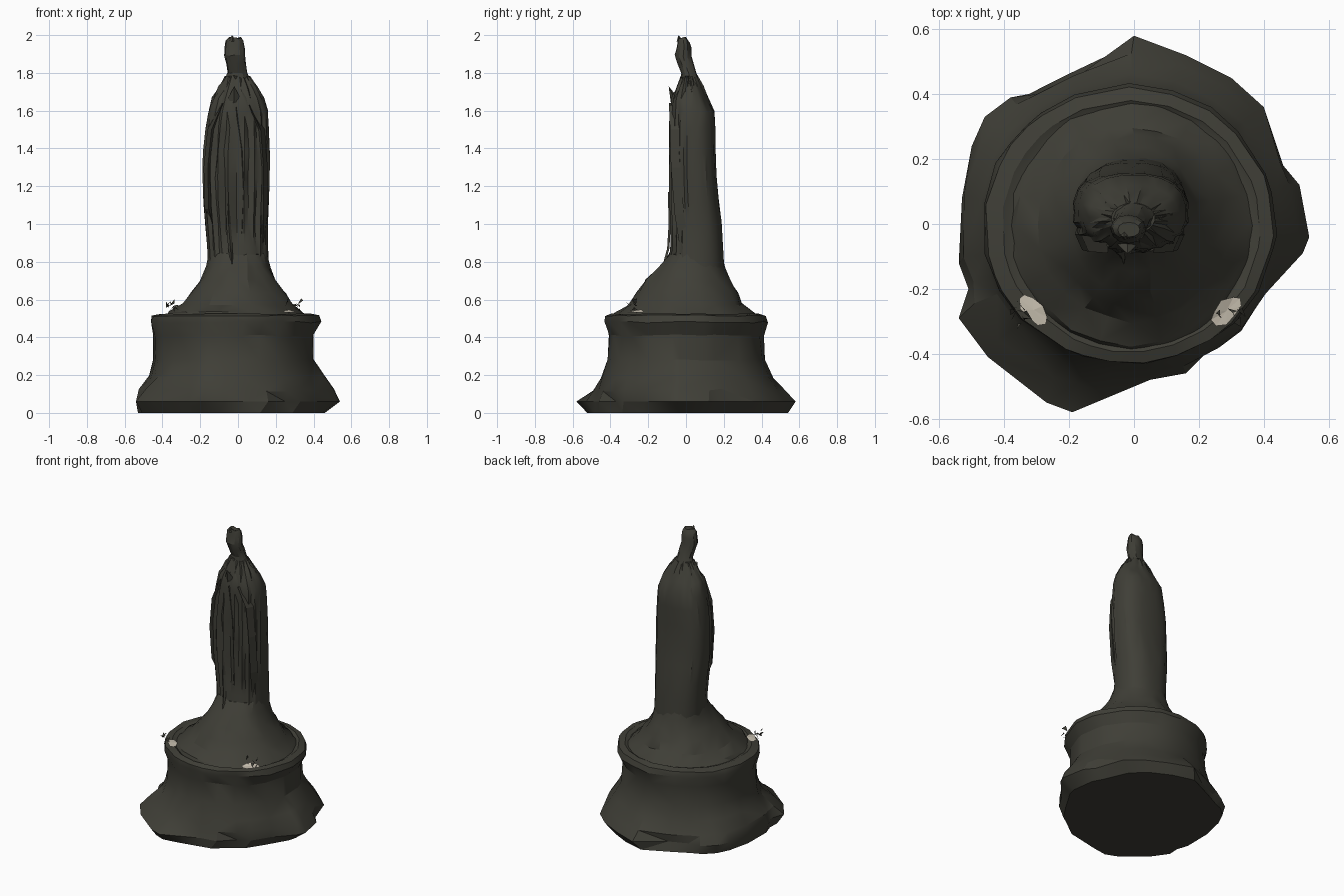
import bpy, bmesh, math, random
from mathutils import Vector

if "Cube" in bpy.data.objects:
    bpy.data.objects.remove(bpy.data.objects["Cube"])

random.seed(7)


def material(name, rgb):
    m = bpy.data.materials.new(name)
    m.diffuse_color = (*rgb, 1)
    m.use_nodes = True
    m.node_tree.nodes["Principled BSDF"].inputs["Base Color"].default_value = m.diffuse_color
    return m


BRONZE = material("dark weathered bronze", (0.05, 0.049, 0.038))
CREAM = material("pale stone", (0.56, 0.51, 0.42))


def finish(name, bm, mat, angle=None):
    bmesh.ops.recalc_face_normals(bm, faces=bm.faces)
    me = bpy.data.meshes.new(name)
    bm.to_mesh(me)
    bm.free()
    me.materials.append(mat)
    ob = bpy.data.objects.new(name, me)
    bpy.context.collection.objects.link(ob)
    if angle:
        bpy.ops.object.select_all(action='DESELECT')
        ob.select_set(True)
        bpy.context.view_layer.objects.active = ob
        bpy.ops.object.shade_smooth_by_angle(angle=math.radians(angle))
    return ob


def ring_point(a, ext, power):
    """Point at angle a on a rounded outline with four separate extents."""
    x0, x1, y0, y1 = ext
    c, s = math.cos(a), math.sin(a)
    x = math.copysign(abs(c) ** (2 / power), c) * (x1 - x0) / 2 + (x0 + x1) / 2
    y = math.copysign(abs(s) ** (2 / power), s) * (y1 - y0) / 2 + (y0 + y1) / 2
    return x, y


def loft(name, rings, shape, angle):
    """Skin a stack of rings, each made by shape(ring) -> points."""
    bm = bmesh.new()
    loops = [[bm.verts.new(p) for p in shape(r)] for r in rings]
    n = len(loops[0])
    for lo, hi in zip(loops, loops[1:]):
        for i in range(n):
            j = (i + 1) % n
            bm.faces.new((lo[i], lo[j], hi[j], hi[i]))
    bm.faces.new(loops[0][::-1])
    bm.faces.new(loops[-1])
    bmesh.ops.triangulate(bm, faces=[f for f in bm.faces if len(f.verts) == 4])
    return finish(name, bm, BRONZE, angle)


# Irregular rock foot: outline seen from the top
FOOT = [(0, .58), (.16, .52), (.3, .45), (.4, .36), (.46, .18), (.51, .12), (.54, -.04),
        (.52, -.09), (.4, -.22), (.33, -.33), (.25, -.37), (.16, -.46), (.05, -.48),
        (-.07, -.53), (-.19, -.58), (-.27, -.55), (-.45, -.41), (-.54, -.29), (-.51, -.2),
        (-.54, -.12), (-.53, .08), (-.5, .24), (-.46, .33), (-.38, .39), (-.3, .4), (-.18, .45)]


def pedestal_shape(r):
    z, ext, blend, jit = r
    pts = []
    for fx, fy in FOOT:
        x, y = ring_point(math.atan2(fy, fx), ext, 2)
        k = 1 + random.uniform(-jit, jit)
        pts.append(((x + (fx - x) * blend) * k, (y + (fy - y) * blend) * k,
                    z + (random.uniform(-jit, jit) * .5 if z else 0)))
    return pts


# z, (x min, x max, y min, y max), how far to follow the rock outline, roughness
PEDESTAL = [
    (0, (-.53, .38, -.49, .5), .5, 0),
    (.06, (-.5, .5, -.5, .5), 1, 0),
    (.12, (-.51, .48, -.46, .5), .45, .02),
    (.19, (-.46, .44, -.44, .45), .15, .015),
    (.28, (-.45, .40, -.42, .42), 0, .01),
    (.41, (-.45, .40, -.41, .41), 0, .01),
    (.48, (-.47, .44, -.43, .43), 0, .01),
    (.515, (-.46, .43, -.43, .42), 0, .008),
    (.525, (-.41, .39, -.395, .38), 0, .004),
    (.51, (-.37, .36, -.38, .35), 0, .004),
]
loft("round_pedestal", PEDESTAL, pedestal_shape, 25)

# Mound of ground sweeping up to the feet of the figure
MOUND = [
    (.49, (-.40, .39, -.40, .39), 2),
    (.53, (-.37, .35, -.37, .36), 2),
    (.575, (-.30, .29, -.30, .30), 2),
    (.64, (-.25, .25, -.26, .27), 2),
    (.70, (-.20, .20, -.22, .24), 2),
    (.77, (-.17, .17, -.145, .21), 2.2),
    (.84, (-.155, .155, -.09, .19), 2.3),
]


def mound_shape(r):
    z, ext, power = r
    pts = []
    for i in range(24):
        x, y = ring_point(i * math.tau / 24, ext, power)
        k = 1 + random.uniform(-.025, .025)
        pts.append((x * k, y * k, z + random.uniform(-.008, .008)))
    return pts


loft("ground_mound", MOUND, mound_shape, 25)

# Cloaked body: z, extents, squareness, depth of the folds
BODY = [
    (.74, (-.16, .165, -.10, .205), 2.3, .03),
    (.88, (-.165, .16, -.085, .197), 2.4, .05),
    (1.0, (-.175, .16, -.085, .19), 2.5, .08),
    (1.12, (-.185, .165, -.09, .175), 2.6, .1),
    (1.25, (-.19, .17, -.09, .163), 2.6, .1),
    (1.38, (-.188, .17, -.09, .158), 2.6, .1),
    (1.5, (-.175, .165, -.09, .157), 2.5, .08),
    (1.59, (-.16, .16, -.085, .152), 2.4, .06),
    (1.66, (-.14, .14, -.078, .12), 2.2, .05),
    (1.72, (-.105, .105, -.055, .095), 2, .04),
    (1.775, (-.07, .065, -.03, .065), 2, .02),
]


def body_shape(r):
    z, ext, power, fold = r
    pts = []
    n = 40
    cy = (ext[2] + ext[3]) / 2
    for i in range(n):
        a = i * math.tau / n
        x, y = ring_point(a, ext, power)
        front = max(0, -math.sin(a))
        depth = fold * (.35 + 1.9 * front) * (.5 + .5 * math.cos(i * math.pi + .6 * math.sin(z * 9)))
        k = 1 - depth * random.uniform(.3, 1.0)
        pts.append((x * k, cy + (y - cy) * k, z + random.uniform(-.012, .012)))
    return pts


loft("cloaked_body", BODY, body_shape, 30)

# Small hooded head with a flared top, leaning slightly forward
HEAD = [
    (1.75, (-.08, .075, -.03, .075), 2),
    (1.80, (-.055, .05, -.025, .055), 2),
    (1.845, (-.062, .043, -.045, .042), 2),
    (1.89, (-.073, .038, -.06, .03), 2),
    (1.93, (-.072, .036, -.05, .028), 2),
    (1.965, (-.066, .028, -.045, .02), 2.3),
    (1.985, (-.05, .018, -.04, .005), 2.2),
]


def head_shape(r):
    z, ext, power = r
    return [(*ring_point(i * math.tau / 12, ext, power), z + random.uniform(-.006, .006))
            for i in range(12)]


loft("hooded_head", HEAD, head_shape, 25)


def spike(name, base, tip, width, depth):
    """Four-sided pointed chip."""
    bm = bmesh.new()
    b = Vector(base)
    ring = [bm.verts.new(b + Vector(o)) for o in
            ((-width, 0, 0), (0, -depth, 0), (width, 0, 0), (0, depth, 0))]
    t = bm.verts.new(tip)
    for i in range(4):
        bm.faces.new((ring[i], ring[(i + 1) % 4], t))
    bm.faces.new(ring[::-1])
    return finish(name, bm, BRONZE)


spike("crown_tip", (-.028, -.03, 1.965), (-.032, -.04, 2.0), .025, .02)
spike("crown_side_tip", (.01, -.015, 1.96), (.02, -.01, 1.985), .02, .015)
spike("raised_hands", (-.02, -.05, 1.64), (-.02, -.092, 1.73), .045, .03)
spike("shoulder_chip", (.09, .03, 1.70), (.075, .02, 1.765), .03, .03)


def strip(name, path, width, thick):
    """Long tapered fold of cloth, triangular in section."""
    bm = bmesh.new()
    loops = []
    for i, p in enumerate(path):
        w = width * (.25 if i in (0, len(path) - 1) else 1)
        x, y, z = p
        loops.append([bm.verts.new(q) for q in
                      ((x - w, y + thick, z), (x, y, z), (x + w, y + thick, z))])
    for lo, hi in zip(loops, loops[1:]):
        for i in range(3):
            j = (i + 1) % 3
            bm.faces.new((lo[i], lo[j], hi[j], hi[i]))
    bm.faces.new(loops[0])
    bm.faces.new(loops[-1])
    return finish(name, bm, BRONZE)


# Cloak edges hanging from the raised arms, and the loose front hem
strip("cloak_edge_left", [(-.13, -.03, .98), (-.155, -.065, 1.08), (-.16, -.08, 1.3),
                          (-.14, -.085, 1.5), (-.08, -.09, 1.64)], .022, .05)
strip("cloak_edge_right", [(.13, -.03, .86), (.135, -.06, 1.05), (.135, -.08, 1.3),
                           (.12, -.085, 1.5), (.06, -.09, 1.63)], .022, .05)
strip("front_hem", [(-.03, -.13, .76), (-.04, -.10, .87), (-.05, -.092, 1.0),
                    (-.05, -.096, 1.17)], .012, .012)
strip("centre_fold", [(.02, -.08, .95), (.03, -.09, 1.2), (.02, -.09, 1.4),
                      (-.01, -.088, 1.62)], .016, .03)


# Pale worn patches on the pedestal rim, with torn scraps of ornament over them
def patch(name, cx, cy, turn):
    bm = bmesh.new()
    vs = []
    for i in range(9):
        a = i * math.tau / 9
        u, v = .058 * math.cos(a), .032 * math.sin(a) * random.uniform(.8, 1.15)
        x = cx + u * math.cos(turn) - v * math.sin(turn)
        y = cy + u * math.sin(turn) + v * math.cos(turn)
        out = math.hypot(x, y)
        vs.append(bm.verts.new((x, y, .532 + max(0, .385 - out) * .55)))
    c = bm.verts.new((cx, cy, .535))
    for i in range(9):
        bm.faces.new((vs[i], vs[(i + 1) % 9], c))
    finish(name, bm, CREAM)


def scraps(name, cx, cy):
    bm = bmesh.new()
    for i in range(9):
        p = Vector((cx + random.uniform(-.035, .035), cy + random.uniform(-.035, .035),
                    random.uniform(.545, .59)))
        bm.faces.new([bm.verts.new(p + Vector((random.uniform(-.022, .022),
                                               random.uniform(-.018, .018),
                                               random.uniform(-.025, .025)))) for _ in range(3)])
    finish(name, bm, BRONZE)


patch("worn_patch_left", -.31, -.265, -.85)
patch("worn_patch_right", .285, -.268, .75)
scraps("ornament_scrap_left", -.345, -.285)
scraps("ornament_scrap_right", .295, -.29)
